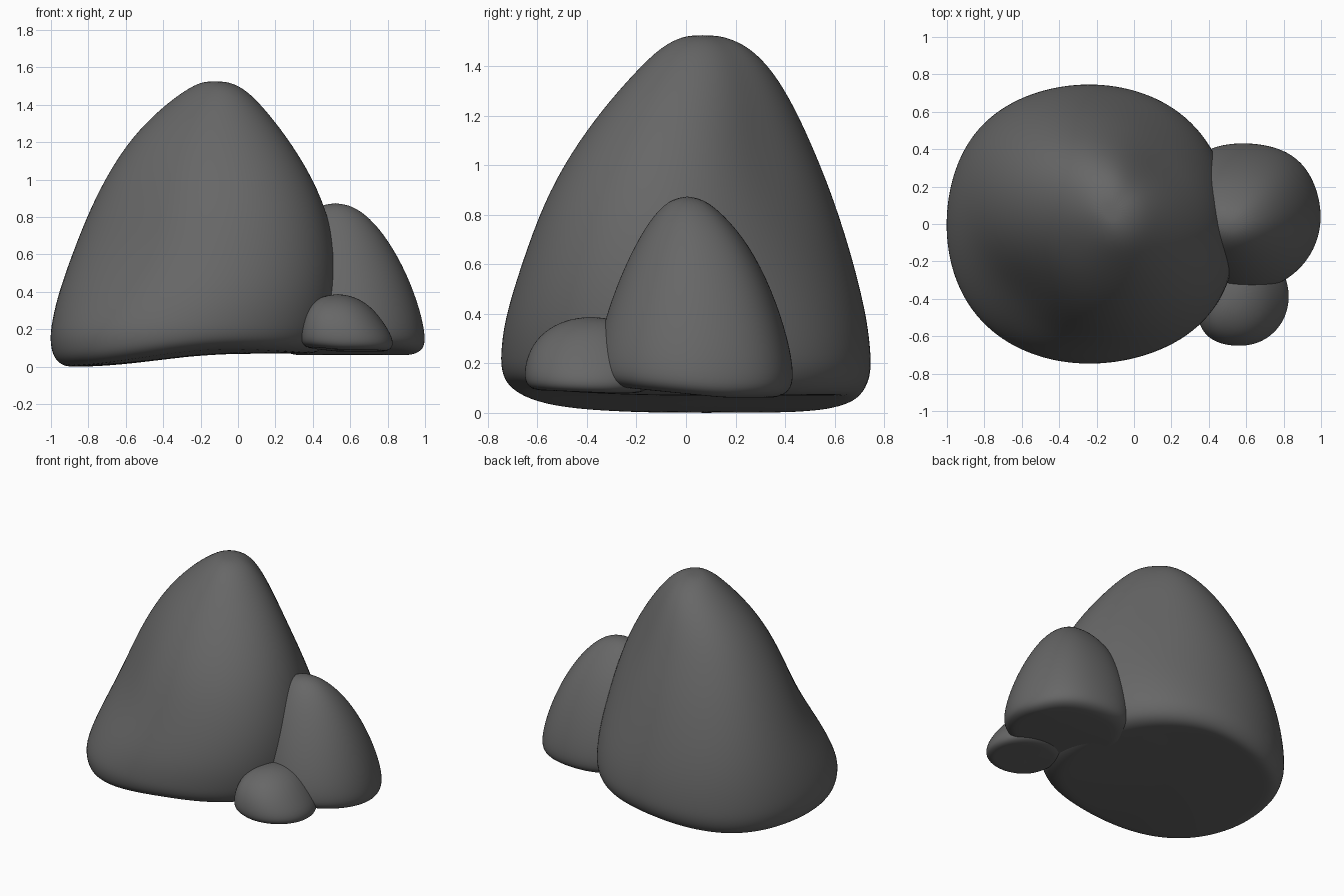
import bpy, bmesh, math

if "Cube" in bpy.data.objects:
    bpy.data.objects.remove(bpy.data.objects["Cube"])

SEG = 32

stone = bpy.data.materials.new("dark_stone")
stone.diffuse_color = (0.135, 0.135, 0.135, 1)
stone.use_nodes = True
stone.node_tree.nodes["Principled BSDF"].inputs["Base Color"].default_value = stone.diffuse_color


def lerp_table(table, z):
    for (z0, v0), (z1, v1) in zip(table, table[1:]):
        if z <= z1:
            t = max(0, (z - z0) / (z1 - z0))
            return v0 + (v1 - v0) * t
    return table[-1][1]


def rock(name, rings, apex, shape, base_lift, grow=1.012):
    """Loft rings (z, x min, x max, y min, y max) into a smooth boulder closed by an apex."""
    bm = bmesh.new()
    loops = []
    z_base = rings[0][0]
    z0, xa, xb, ya, yb = rings[0]
    cx, cy = (xa + xb) / 2, (ya + yb) / 2
    # inner rings of the flat underside come first
    inner = [(z0, *(c + (v - c) * s for v, c in ((xa, cx), (xb, cx), (ya, cy), (yb, cy))))
             for s in (0.3, 0.65, 0.9)]
    for z, xa, xb, ya, yb in inner + rings:
        x0, y0 = (xa + xb) / 2, (ya + yb) / 2
        loop = []
        for i in range(SEG):
            a = 2 * math.pi * i / SEG
            r = grow * shape(a, z)
            x = x0 + (xb - xa) / 2 * math.cos(a) * r
            y = y0 + (yb - ya) / 2 * math.sin(a) * r
            lift = base_lift(x, y) * max(0, 1 - (z - z_base) / 0.3)
            loop.append(bm.verts.new((x, y, z + lift)))
        loops.append(loop)
    bottom = bm.verts.new((cx, cy, z_base + base_lift(cx, cy)))
    top = bm.verts.new(apex)
    for lo, hi in zip(loops, loops[1:]):
        for i in range(SEG):
            j = (i + 1) % SEG
            bm.faces.new((lo[i], lo[j], hi[j], hi[i]))
    for i in range(SEG):
        j = (i + 1) % SEG
        bm.faces.new((bottom, loops[0][j], loops[0][i]))
        bm.faces.new((top, loops[-1][i], loops[-1][j]))
    for f in bm.faces:
        f.smooth = True
    me = bpy.data.meshes.new(name)
    bm.to_mesh(me)
    bm.free()
    me.materials.append(stone)
    ob = bpy.data.objects.new(name, me)
    bpy.context.collection.objects.link(ob)
    sub = ob.modifiers.new("smooth", 'SUBSURF')
    sub.levels = sub.render_levels = 2
    return ob


def bump(a, deg, width):
    d = (math.degrees(a) - deg + 180) % 360 - 180
    return math.exp(-(d / width) ** 2)


# Big boulder: cross-section stretched along one diagonal, hollowed at front left
def big_shape(a, z):
    skew = lerp_table([(0, 0), (0.3, 0.01), (0.6, 0.06), (0.9, 0.09), (1.2, 0.11)], z)
    dent = lerp_table([(0.2, -0.04), (0.35, 0.01), (0.55, 0.075), (0.85, 0.06), (1.2, 0)], z)
    flat = lerp_table([(0.2, -0.04), (0.5, -0.01), (1.0, 0.07), (1.3, 0.05)], z)
    bulge = lerp_table([(0, 0.05), (0.5, 0.05), (1, 0)], z)
    return (1 - skew * math.sin(2 * a) + bulge * bump(a, -35, 30) + 0.035 * bump(a, 138, 25)
            - dent * bump(a, -138, 32) - flat * bump(a, 45, 30))


# Underside rises from left to right and towards the front rim
def big_lift(x, y):
    t = min(1, max(0, (x + 0.85) / 0.85))
    return 0.07 * t * t * (3 - 2 * t) + 0.07 * min(0, y) ** 2


rock("big_boulder", [
    (0.00, -0.92, 0.39, -0.66, 0.67),
    (0.04, -0.97, 0.46, -0.715, 0.71),
    (0.11, -0.99, 0.49, -0.735, 0.735),
    (0.20, -0.992, 0.51, -0.74, 0.74),
    (0.38, -0.96, 0.525, -0.728, 0.725),
    (0.60, -0.88, 0.51, -0.657, 0.67),
    (0.85, -0.775, 0.455, -0.565, 0.59),
    (1.05, -0.67, 0.365, -0.455, 0.51),
    (1.23, -0.55, 0.25, -0.325, 0.43),
    (1.38, -0.405, 0.135, -0.195, 0.345),
    (1.48, -0.275, 0.04, -0.095, 0.25),
    (1.522, -0.195, -0.045, -0.01, 0.15)],
    (-0.125, 0.065, 1.526), big_shape, big_lift)


# Medium boulder on the right, a little squarer at the back corners
def medium_shape(a, z):
    return 1 + 0.05 * bump(a, 50, 25) + 0.06 * bump(a, 125, 25)


rock("medium_boulder", [
    (0.062, 0.28, 0.945, -0.29, 0.36),
    (0.085, 0.22, 0.99, -0.34, 0.412),
    (0.15, 0.20, 1.00, -0.36, 0.43),
    (0.30, 0.20, 0.972, -0.345, 0.405),
    (0.50, 0.23, 0.90, -0.285, 0.34),
    (0.68, 0.28, 0.80, -0.205, 0.25),
    (0.80, 0.36, 0.70, -0.13, 0.15),
    (0.86, 0.43, 0.61, -0.065, 0.075)],
    (0.52, 0.005, 0.876), medium_shape,
    lambda x, y: 0.1 * max(0, 0.15 - y))


# Small stone at the front right, fuller towards the front left
def small_shape(a, z):
    return 1 + 0.12 * bump(a, -137, 28) + 0.03 * bump(a, 45, 30)


rock("small_stone", [
    (0.08, 0.38, 0.79, -0.60, -0.20),
    (0.095, 0.345, 0.825, -0.64, -0.15),
    (0.15, 0.335, 0.828, -0.652, -0.13),
    (0.25, 0.35, 0.768, -0.63, -0.15),
    (0.33, 0.385, 0.70, -0.57, -0.20),
    (0.375, 0.445, 0.62, -0.485, -0.26)],
    (0.535, -0.39, 0.39), small_shape,
    lambda x, y: 0.1 * max(0, 0.55 - x) + 0.04 * max(0, -0.3 - y))
